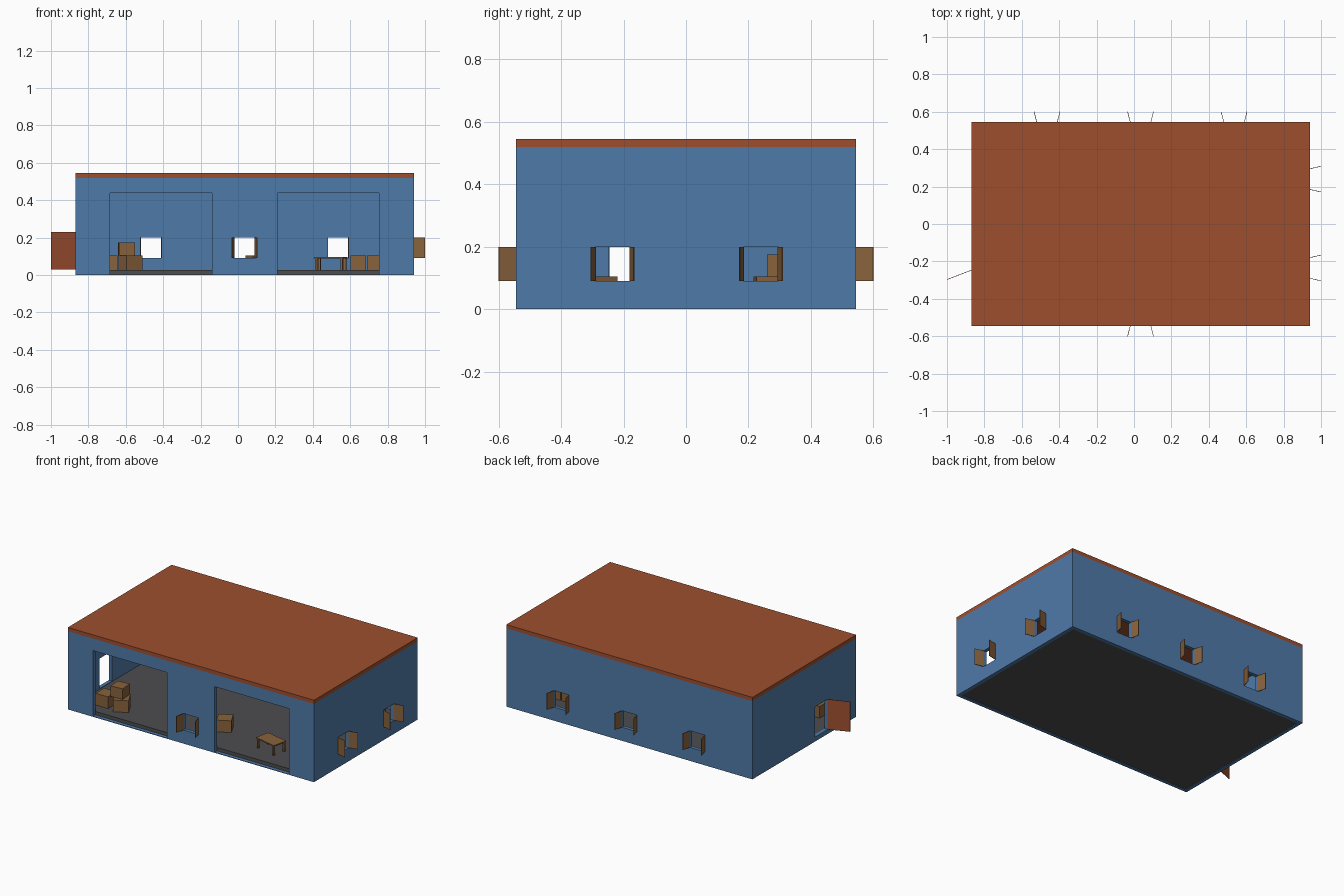
import bpy, math
from mathutils import Vector

if "Cube" in bpy.data.objects:
    bpy.data.objects.remove(bpy.data.objects["Cube"])

def srgb(r, g, b):
    f = lambda c: c / 12.92 if c <= 0.04045 else ((c + 0.055) / 1.055) ** 2.4
    return (f(r / 255), f(g / 255), f(b / 255), 1)

def material(name, rgb):
    m = bpy.data.materials.new(name)
    m.diffuse_color = srgb(*rgb)
    m.use_nodes = True
    m.node_tree.nodes["Principled BSDF"].inputs["Base Color"].default_value = m.diffuse_color
    return m

BLUE = material("wall_blue", (79, 122, 169))
RUST = material("rust_red", (157, 79, 47))
WOOD = material("brown_wood", (136, 98, 60))
GREY = material("floor_grey", (77, 77, 79))

def box(name, lo, hi, mat, rot=0.0):
    """Box between two corners, turned by rot degrees about its own centre."""
    lo, hi = Vector(lo), Vector(hi)
    bpy.ops.mesh.primitive_cube_add(size=1, location=(lo + hi) / 2,
                                    rotation=(0, 0, math.radians(rot)))
    o = bpy.context.object
    o.name = name
    o.scale = hi - lo
    bpy.ops.object.transform_apply(location=False, rotation=False, scale=True)
    if mat:
        o.data.materials.append(mat)
    return o

def leaf(name, a, b, z0, z1, mat):
    """Thin upright plate running from plan point a to plan point b."""
    a, b = Vector(a), Vector(b)
    d, c = b - a, (a + b) / 2
    h = d.length / 2
    return box(name, (c.x - h, c.y - 0.0015, z0), (c.x + h, c.y + 0.0015, z1), mat,
               math.degrees(math.atan2(d.y, d.x)))

X0, X1, Y, T = -0.87, 0.94, 0.545, 0.024
WZ0, WZ1 = 0.09, 0.20

# Walls: hollow shell, openings cut afterwards
walls = box("walls", (X0, -Y, 0), (X1, Y, 0.52), BLUE)
cuts = [((X0 + T, -Y + T, -0.1), (X1 - T, Y - T, 0.7))]
# Two large front openings and the side doorway
for a, b in ((-0.685, -0.14), (0.21, 0.755)):
    cuts.append(((a, -Y - 0.05, 0.004), (b, -Y + 0.05, 0.44)))
cuts.append(((X0 - 0.05, -0.247, 0.03), (X0 + 0.05, -0.115, 0.23)))

# Windows with pairs of open shutters: (axis, outward sign, centre)
windows = [("y", -1, 0.035)] + [("y", 1, c) for c in (-0.465, 0.035, 0.535)] \
    + [("x", 1, c) for c in (-0.235, 0.24)]
for axis, sign, c in windows:
    face = sign * Y if axis == "y" else X1
    for s in (-1, 1):
        a, b = (c + s * 0.055, face), (c + s * 0.069, face + sign * 0.055)
        if axis == "x":
            a, b = a[::-1], (1.0, b[0])
        leaf("shutter", a, b, WZ0, WZ1, WOOD)
    if axis == "y":
        cuts.append(((c - 0.055, face - 0.05, WZ0), (c + 0.055, face + 0.05, WZ1)))
    else:
        cuts.append(((face - 0.05, c - 0.055, WZ0), (face + 0.05, c + 0.055, WZ1)))

for lo, hi in cuts:
    cutter = box("cutter", lo, hi, None)
    cutter.hide_render = True
    mod = walls.modifiers.new("opening", 'BOOLEAN')
    mod.operation, mod.solver, mod.object = 'DIFFERENCE', 'EXACT', cutter
    bpy.context.view_layer.objects.active = walls
    bpy.ops.object.modifier_apply(modifier=mod.name)
    bpy.data.objects.remove(cutter)

# Roof, floor and open door
box("roof", (X0, -Y, 0.52), (X1, Y, 0.545), RUST)
box("floor", (X0 + T, -Y + T, 0.003), (X1 - T, Y - T, 0.027), GREY)
leaf("door", (X0, -0.247), (-1.0, -0.297), 0.03, 0.23, RUST)

# Table, slightly turned
F, ROT = 0.027, math.radians(-13)
tc = Vector((0.495, -0.36))
def turned(u, v):
    return tc + Vector((u * math.cos(ROT) - v * math.sin(ROT),
                        u * math.sin(ROT) + v * math.cos(ROT)))
box("table_top", (tc.x - 0.08, tc.y - 0.05, 0.089), (tc.x + 0.08, tc.y + 0.05, 0.097), WOOD, -13)
for sx in (-1, 1):
    for sy in (-1, 1):
        p = turned(sx * 0.07, sy * 0.041)
        box("table_leg", (p.x - 0.006, p.y - 0.006, F), (p.x + 0.006, p.y + 0.006, 0.089), WOOD, -13)

# Wooden crates: x, y, base height, width, height, turn
for x, y, z, w, h, r in (
        (-0.69, -0.40, F, 0.09, 0.078, 0), (-0.575, -0.40, F, 0.096, 0.078, 28),
        (-0.597, -0.385, 0.105, 0.085, 0.07, 4),
        (0.10, -0.28, F, 0.09, 0.078, 28),
        (0.643, 0.29, F, 0.084, 0.078, 0), (0.735, 0.29, F, 0.088, 0.078, 0),
        (0.83, 0.265, F, 0.088, 0.078, 6), (0.81, 0.30, 0.105, 0.08, 0.07, 0)):
    box("crate", (x - w / 2, y - w / 2, z), (x + w / 2, y + w / 2, z + h), WOOD, r)
